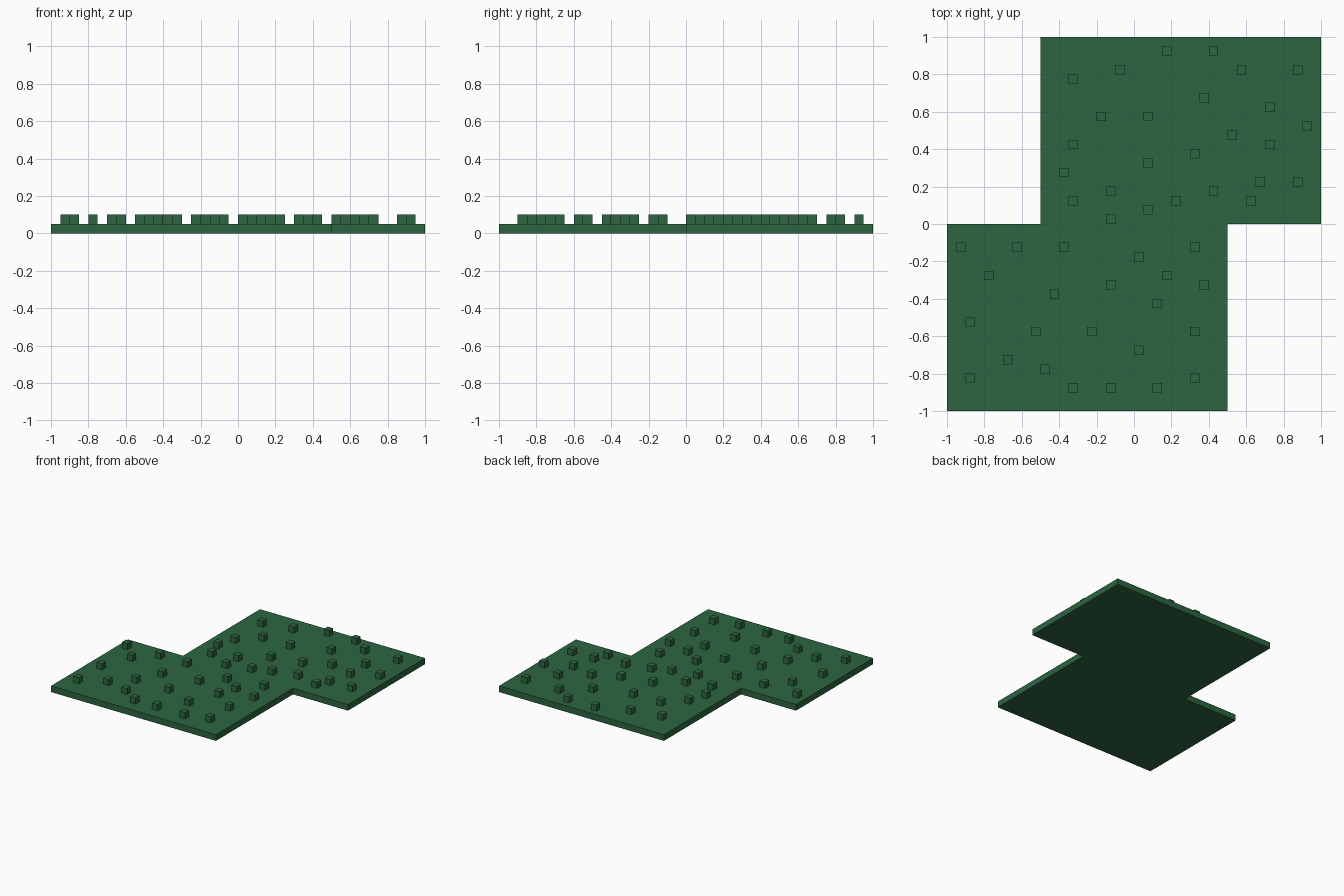
import bpy, bmesh

if "Cube" in bpy.data.objects:
    bpy.data.objects.remove(bpy.data.objects["Cube"])

# One flat green for everything
green = bpy.data.materials.new("leaf green")
green.diffuse_color = (0.026, 0.130, 0.053, 1.0)
green.use_nodes = True
green.node_tree.nodes["Principled BSDF"].inputs["Base Color"].default_value = green.diffuse_color

CELL = 0.05  # grid cell, also the stud size and plate thickness


def add_object(name, bm):
    bmesh.ops.recalc_face_normals(bm, faces=bm.faces)
    mesh = bpy.data.meshes.new(name)
    bm.to_mesh(mesh)
    bm.free()
    mesh.materials.append(green)
    obj = bpy.data.objects.new(name, mesh)
    bpy.context.collection.objects.link(obj)
    return obj


def prism(bm, outline, z0, z1):
    face = bm.faces.new([bm.verts.new((x, y, z0)) for x, y in outline])
    new = bmesh.ops.extrude_face_region(bm, geom=[face], use_keep_orig=True)
    verts = [v for v in new["geom"] if isinstance(v, bmesh.types.BMVert)]
    bmesh.ops.translate(bm, verts=verts, vec=(0, 0, z1 - z0))


# Stepped base plate: two offset rectangles as one outline
bm = bmesh.new()
half = [(-1, -1), (0.5, -1), (0.5, 0), (1, 0)]
prism(bm, half + [(-x, -y) for x, y in half], 0, CELL)
add_object("base_plate", bm)

# Small cubes scattered on the plate: row -> columns, in grid cells
rows = {
    18: [3, 8], 16: [-2, 11, 17], 15: [-7], 13: [7], 12: [14],
    11: [-4, 1], 10: [18], 9: [10], 8: [-7, 14], 7: [6], 6: [1],
    5: [-8], 4: [13, 17], 3: [-3, 8], 2: [-7, 4, 12], 1: [1], 0: [-3],
    -3: [-19, -13, -8, 6], -4: [0], -6: [-16, 3], -7: [-3, 7],
    -8: [-9], -9: [2], -11: [-18], -12: [-11, -5, 6], -14: [0],
    -15: [-14], -16: [-10], -17: [-18, 6], -18: [-7, -3, 2],
}
bm = bmesh.new()
for row, columns in rows.items():
    for col in columns:
        x, y = col * CELL, row * CELL
        prism(bm, [(x, y), (x + CELL, y), (x + CELL, y + CELL), (x, y + CELL)],
              CELL, 2 * CELL)
add_object("surface_tufts", bm)
